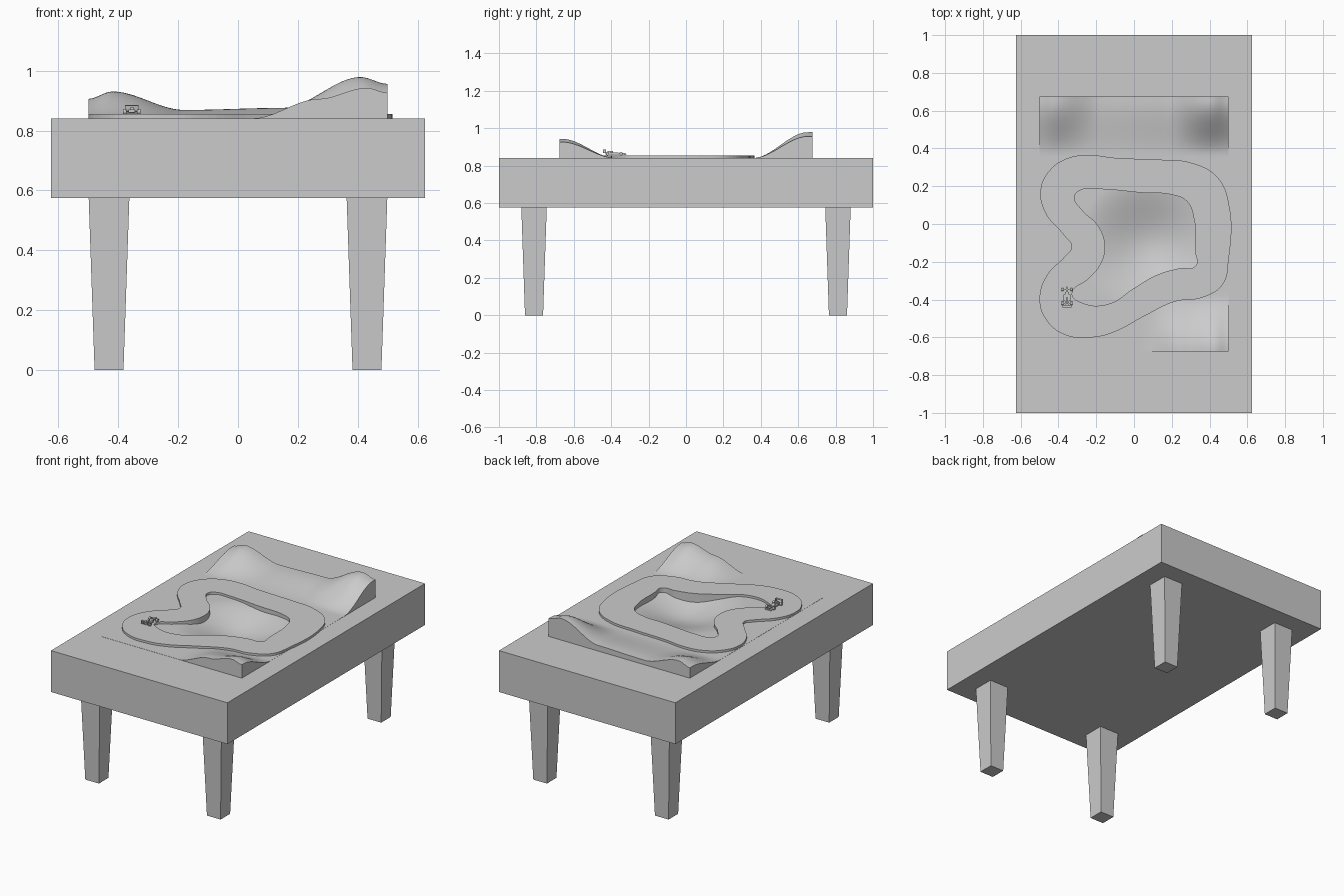
import bpy, bmesh, math
from mathutils import Matrix, Vector

cube = bpy.data.objects.get("Cube")
if cube:
    bpy.data.objects.remove(cube, do_unlink=True)

TOP = 0.84        # table surface height
ROAD = 0.855      # racing surface height
HALF = (0.5, 0.675)

grey = bpy.data.materials.new("plain grey")
grey.use_nodes = True
grey.diffuse_color = (0.6, 0.6, 0.6, 1)
grey.node_tree.nodes["Principled BSDF"].inputs["Base Color"].default_value = (0.6, 0.6, 0.6, 1)


def add_object(name, mesh):
    mesh.materials.clear()
    mesh.materials.append(grey)
    obj = bpy.data.objects.new(name, mesh)
    bpy.context.collection.objects.link(obj)
    return obj


def finish(name, bm, recalc=True):
    if recalc:
        bmesh.ops.recalc_face_normals(bm, faces=bm.faces)
    mesh = bpy.data.meshes.new(name)
    bm.to_mesh(mesh)
    bm.free()
    return add_object(name, mesh)


def add_box(bm, center, size, taper=1.0):
    """Box whose lower end is scaled by taper."""
    verts = bmesh.ops.create_cube(bm, size=1)["verts"]
    for v in verts:
        k = taper if v.co.z < 0 else 1.0
        v.co = Vector((v.co.x * size[0] * k, v.co.y * size[1] * k, v.co.z * size[2])) + Vector(center)
    return verts


def ease(t):
    t = min(max(t, 0), 1)
    return t * t * (3 - 2 * t)


def ridge(points, x):
    """Smooth height along a ridge line."""
    for (x0, h0), (x1, h1) in zip(points, points[1:]):
        if x <= x1:
            return h0 + (h1 - h0) * ease((x - x0) / (x1 - x0))
    return points[-1][1]


# Table body, with an opening in the top for the landscape
bm = bmesh.new()
add_box(bm, (0, 0, 0.7075), (1.25, 2, 0.265))
bm.normal_update()
top = max(bm.faces, key=lambda f: f.calc_center_median().z)
bmesh.ops.inset_region(bm, faces=[top], thickness=0.125)
for v in top.verts:
    v.co.x = math.copysign(HALF[0], v.co.x)
    v.co.y = math.copysign(HALF[1], v.co.y)
bmesh.ops.delete(bm, geom=[top], context="FACES")
finish("table_body", bm, recalc=False)

# Tapered legs
for side, sx in (("left", 1), ("right", -1)):
    for end, sy in (("front", -1), ("back", 1)):
        bm = bmesh.new()
        add_box(bm, (sx * 0.431, sy * 0.8125, 0.2885), (0.136, 0.136, 0.577), taper=0.71)
        finish(f"{end}_{side}_leg", bm)

# Landscape: a ridge at each end and a hollow in the middle
BACK = [(-0.5, 0.065), (-0.42, 0.09), (-0.18, 0.028), (0.15, 0.035), (0.41, 0.138), (0.5, 0.115)]
FRONT = [(-0.5, 0), (0.05, 0), (0.27, 0.065), (0.43, 0.102), (0.5, 0.085)]


def ground(x, y):
    h = ridge(BACK, x) * ease((y - 0.36) / 0.29)
    h += ridge(FRONT, x) * ease((-y - 0.38) / 0.28)
    r = math.hypot((x - 0.08) / 0.38, (y + 0.1) / 0.36)
    return TOP + 0.001 + h - 0.08 * ease(1 - r)


bm = bmesh.new()
bmesh.ops.create_grid(bm, x_segments=60, y_segments=80, size=1)
for v in bm.verts:
    x, y = v.co.x * HALF[0], v.co.y * HALF[1]
    v.co = (x, y, ground(x, y))
rim = [e for e in bm.edges if e.is_boundary]
skirt = bmesh.ops.extrude_edge_only(bm, edges=rim)["geom"]
for v in skirt:
    if isinstance(v, bmesh.types.BMVert):
        v.co.z = TOP - 0.02
bm.normal_update()
landscape = finish("landscape", bm)
bpy.context.view_layer.objects.active = landscape
landscape.select_set(True)
bpy.ops.object.shade_smooth_by_angle(angle=math.radians(40))
landscape.select_set(False)

# Race track: flat band between two smooth closed outlines
OUTER = [(-.24, .365), (-.1, .35), (.15, .34), (.3, .325), (.44, .25), (.5, .12), (.5, -.2),
         (.47, -.32), (.36, -.39), (.22, -.41), (.05, -.49), (-.1, -.57), (-.22, -.6),
         (-.37, -.585), (-.47, -.5), (-.5, -.39), (-.46, -.27), (-.36, -.165), (-.33, -.12),
         (-.37, -.06), (-.47, .06), (-.495, .18), (-.45, .28), (-.36, .345)]
INNER = [(-.2, .185), (.05, .165), (.2, .155), (.28, .12), (.315, .04), (.325, -.15),
         (.328, -.22), (.24, -.235), (.12, -.27), (0, -.34), (-.14, -.425), (-.28, -.415),
         (-.328, -.37), (-.24, -.29), (-.17, -.2), (-.155, -.1), (-.19, -.01), (-.28, .08),
         (-.315, .145), (-.28, .18)]

curve = bpy.data.curves.new("race_track", "CURVE")
curve.dimensions = "2D"
curve.fill_mode = "BOTH"
curve.resolution_u = 6
curve.extrude = 0.05
for outline in (OUTER, INNER):
    spline = curve.splines.new("BEZIER")
    spline.bezier_points.add(len(outline) - 1)
    spline.use_cyclic_u = True
    for p, (x, y) in zip(spline.bezier_points, outline):
        p.co = (x, y, 0)
        p.handle_left_type = p.handle_right_type = "AUTO"
helper = bpy.data.objects.new("track_outline", curve)
bpy.context.collection.objects.link(helper)
bpy.context.view_layer.update()
mesh = bpy.data.meshes.new_from_object(helper.evaluated_get(bpy.context.evaluated_depsgraph_get()))
bpy.data.objects.remove(helper, do_unlink=True)
mesh.transform(Matrix.Translation((0, 0, ROAD - 0.05)))
for poly in mesh.polygons:
    poly.use_smooth = False
add_object("race_track", mesh)

# Small open-wheel race car, nose towards the back
CAR = Vector((-0.355, -0.38, ROAD))


def car_part(name, *boxes):
    bm = bmesh.new()
    for center, size in boxes:
        add_box(bm, CAR + Vector(center), size)
    finish(name, bm)


car_part("car_body", ((0, -0.015, 0.01), (0.022, 0.07, 0.01)),
         ((0, -0.01, 0.009), (0.036, 0.035, 0.01)),
         ((0, 0.035, 0.009), (0.01, 0.045, 0.007)))
car_part("car_engine_cover", ((0, -0.025, 0.019), (0.01, 0.03, 0.01)))
car_part("car_front_wing", ((0, 0.055, 0.004), (0.046, 0.012, 0.002)))
car_part("car_rear_wing", ((0, -0.055, 0.029), (0.046, 0.014, 0.003)),
         ((-0.022, -0.055, 0.022), (0.002, 0.016, 0.018)),
         ((0.022, -0.055, 0.022), (0.002, 0.016, 0.018)))
car_part("car_axles", ((0, -0.04, 0.009), (0.045, 0.003, 0.003)),
         ((0, 0.033, 0.009), (0.045, 0.003, 0.003)))

for side, sx in (("left", 1), ("right", -1)):
    for end, y in (("front", 0.033), ("rear", -0.04)):
        bm = bmesh.new()
        place = Matrix.Translation(CAR + Vector((sx * 0.024, y, 0.009))) @ Matrix.Rotation(math.pi / 2, 4, "Y")
        bmesh.ops.create_cone(bm, cap_ends=True, segments=16, radius1=0.009, radius2=0.009,
                              depth=0.012, matrix=place)
        finish(f"car_{end}_{side}_wheel", bm)
